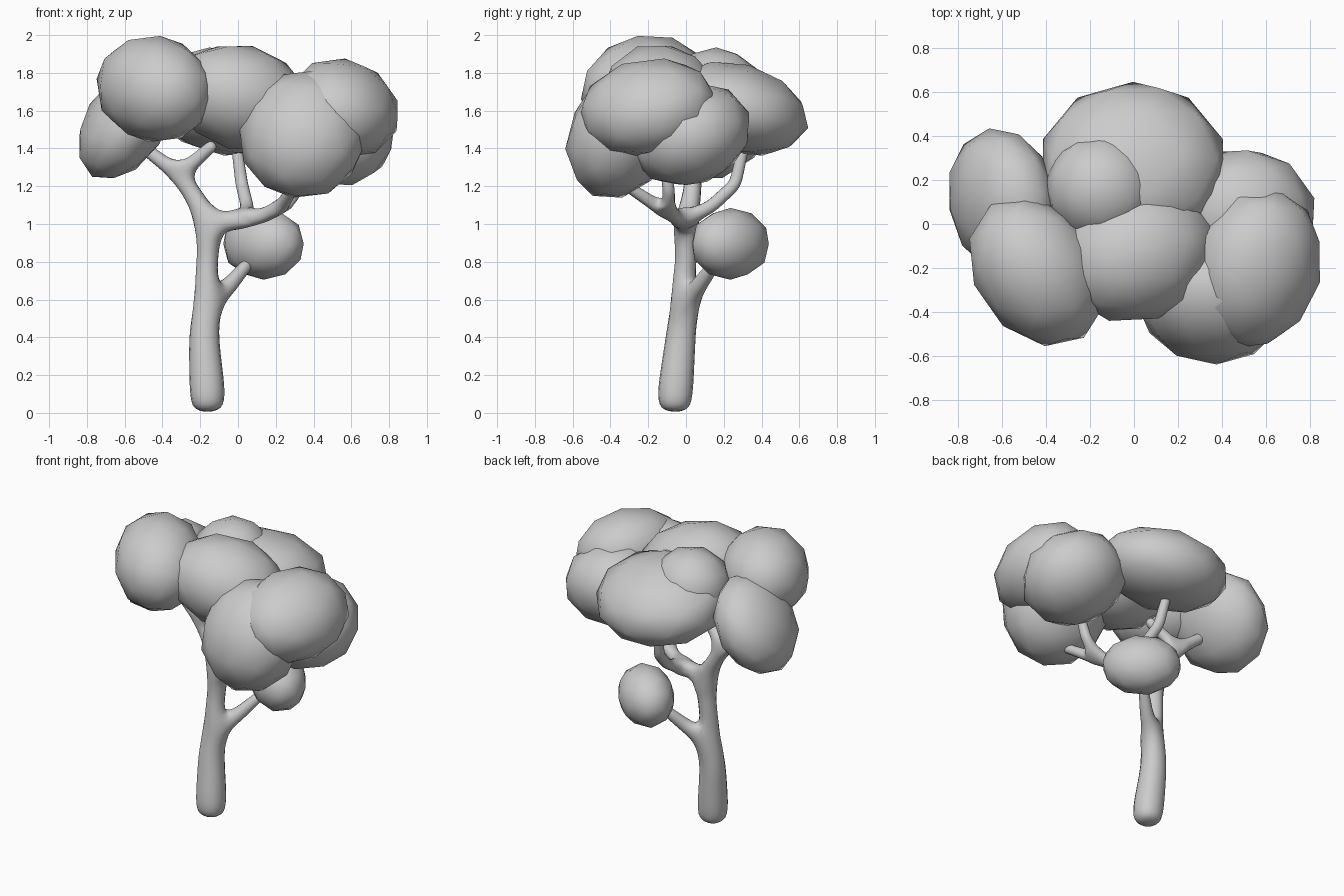
import bpy
from math import radians
from mathutils import Matrix, Euler

# Trunk and branches: skeleton nodes (x, y, z, radius, parent)
NODES = [
    (-0.16, -0.06, 0.00, 0.075, None),
    (-0.16, -0.06, 0.08, 0.104, 0),
    (-0.18, -0.03, 0.38, 0.087, 1),
    (-0.17, -0.01, 0.58, 0.076, 2),
    (-0.163, 0.00, 0.80, 0.060, 3),
    (-0.15, 0.00, 1.00, 0.065, 4),
    # left fork
    (-0.235, 0.03, 1.15, 0.053, 5),
    (-0.31, 0.04, 1.26, 0.045, 6),
    (-0.52, 0.07, 1.42, 0.034, 7),
    (-0.12, -0.02, 1.43, 0.032, 7),
    # right fork
    (0.03, -0.02, 1.025, 0.047, 5),
    (0.21, -0.10, 1.06, 0.040, 10),
    (0.31, -0.09, 1.17, 0.035, 11),
    (0.33, -0.11, 1.30, 0.030, 12),
    (0.31, -0.34, 1.22, 0.030, 11),
    # back branch
    (0.05, 0.13, 1.09, 0.037, 10),
    (0.02, 0.26, 1.21, 0.036, 15),
    (-0.01, 0.31, 1.43, 0.030, 16),
    # low twig
    (-0.05, 0.065, 0.67, 0.046, 3),
    (0.06, 0.16, 0.80, 0.032, 18),
]
mesh = bpy.data.meshes.new("trunk")
mesh.from_pydata([n[:3] for n in NODES],
                 [(n[4], i) for i, n in enumerate(NODES) if n[4] is not None], [])
trunk = bpy.data.objects.new("trunk", mesh)
bpy.context.collection.objects.link(trunk)
skin = trunk.modifiers.new("skin", 'SKIN')
skin.use_smooth_shade = True
if not mesh.skin_vertices:
    bpy.context.view_layer.objects.active = trunk
    bpy.ops.mesh.customdata_skin_add()
for i, n in enumerate(NODES):
    sv = mesh.skin_vertices[0].data[i]
    sv.radius = (n[3], n[3])
    sv.use_root = (i == 0)
sub = trunk.modifiers.new("round", 'SUBSURF')
sub.levels = sub.render_levels = 2


# Leaf clumps: stretched, tilted low-poly balls with smooth shading
def clump(name, centre, radii, tilt=(0, 0, 0)):
    bpy.ops.mesh.primitive_ico_sphere_add(subdivisions=2, radius=1)
    ob = bpy.context.object
    ob.name = name
    rot = Euler([radians(a) for a in tilt]).to_matrix().to_4x4()
    ob.data.transform(Matrix.Translation(centre) @ rot @ Matrix.Diagonal((*radii, 1)))
    for p in ob.data.polygons:
        p.use_smooth = True


clump("leaves_top_left", (-0.44, -0.215, 1.715), (0.285, 0.375, 0.285), (10, 0, 35))
clump("leaves_left", (-0.60, 0.105, 1.53), (0.21, 0.335, 0.33), (0, 32, 10))
clump("leaves_back", (-0.005, 0.27, 1.61), (0.43, 0.39, 0.24), (-15, 0, 0))
clump("leaves_top_small", (-0.15, 0.16, 1.70), (0.26, 0.25, 0.235), (0, 0, -20))
clump("leaves_centre", (0.015, -0.135, 1.67), (0.38, 0.31, 0.28), (0, 14, 18))
clump("leaves_front_right", (0.345, -0.345, 1.475), (0.345, 0.275, 0.36), (-25, 0, -12))
clump("leaves_right", (0.56, -0.20, 1.615), (0.305, 0.375, 0.25), (8, 28, -10))
clump("leaves_back_right", (0.50, 0.02, 1.475), (0.335, 0.335, 0.27), (20, 8, 0))
clump("leaves_low", (0.135, 0.235, 0.895), (0.25, 0.175, 0.19), (0, 0, -42))
